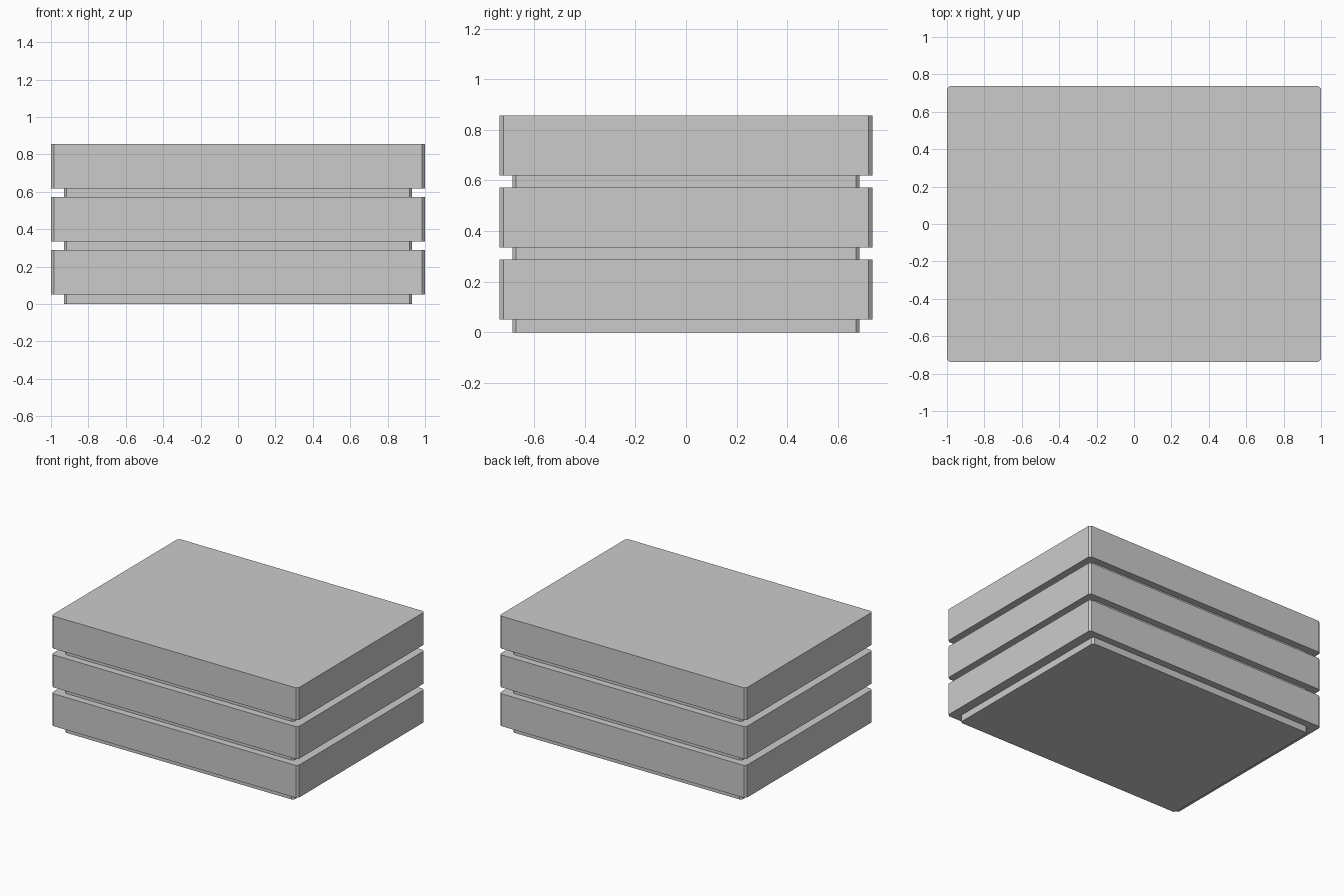
import bpy, bmesh

if "Cube" in bpy.data.objects:
    bpy.data.objects.remove(bpy.data.objects["Cube"])


def chamfered_slab(name, hx, hy, z0, z1, c):
    """Flat slab with its four upright corners cut off."""
    outline = [(hx - c, -hy), (hx, -hy + c), (hx, hy - c), (hx - c, hy),
               (-hx + c, hy), (-hx, hy - c), (-hx, -hy + c), (-hx + c, -hy)]
    bm = bmesh.new()
    low = [bm.verts.new((x, y, z0)) for x, y in outline]
    high = [bm.verts.new((x, y, z1)) for x, y in outline]
    bm.faces.new(low[::-1])
    bm.faces.new(high)
    n = len(outline)
    for i in range(n):
        j = (i + 1) % n
        bm.faces.new((low[i], low[j], high[j], high[i]))
    mesh = bpy.data.meshes.new(name)
    bm.to_mesh(mesh)
    bm.free()
    obj = bpy.data.objects.new(name, mesh)
    bpy.context.collection.objects.link(obj)
    return obj


PITCH = 0.2845   # height of one repeated layer
bottom = 0.0
for level in range(3):
    slab_low = 0.05 + level * PITCH
    slab_top = slab_low + 0.238
    # Recessed foot below each layer
    chamfered_slab(f"recessed_base_{level + 1}", 0.93, 0.686, bottom, slab_low, 0.014)
    # Wide layer
    chamfered_slab(f"layer_{level + 1}", 1.0, 0.737, slab_low, slab_top, 0.015)
    bottom = slab_top
